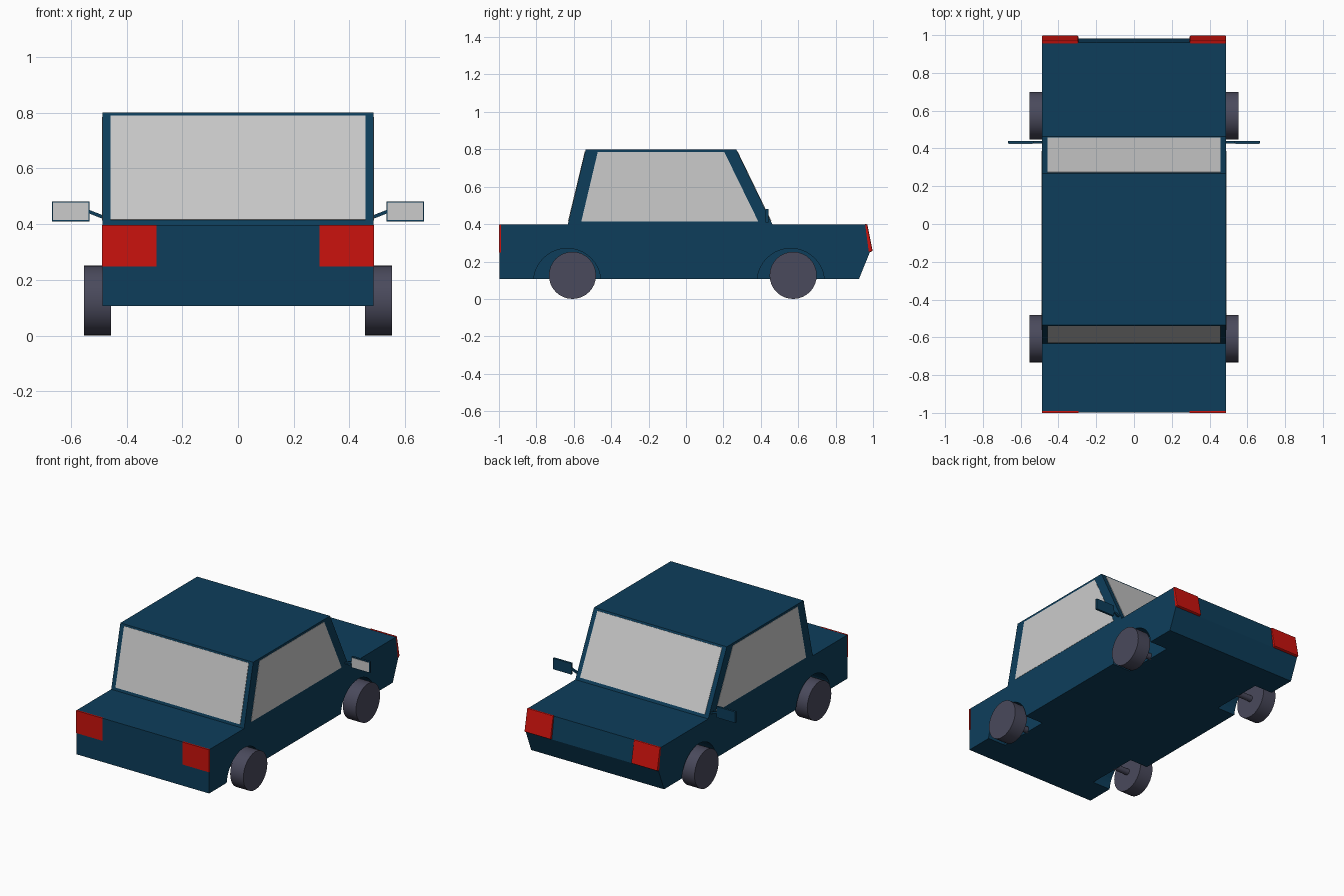
import bpy, bmesh, math
from mathutils import Matrix, Vector

if "Cube" in bpy.data.objects:
    bpy.data.objects.remove(bpy.data.objects["Cube"])


def material(name, rgb):
    m = bpy.data.materials.new(name)
    m.diffuse_color = (*rgb, 1)
    m.use_nodes = True
    m.node_tree.nodes["Principled BSDF"].inputs["Base Color"].default_value = m.diffuse_color
    return m


BLUE = material("blue_paint", (0.004, 0.048, 0.105))
RED = material("red_lamp", (0.6, 0.006, 0.004))
RUBBER = material("wheel_grey", (0.068, 0.068, 0.107))


def finish(name, bm, mat=None):
    bmesh.ops.recalc_face_normals(bm, faces=bm.faces[:])
    me = bpy.data.meshes.new(name)
    bm.to_mesh(me)
    bm.free()
    ob = bpy.data.objects.new(name, me)
    bpy.context.collection.objects.link(ob)
    if mat:
        me.materials.append(mat)
    return ob


def prism(name, profile, a, b, mat=None, axis="x"):
    """Extrude a (y, z) profile along x, or an (x, z) profile along y."""
    bm = bmesh.new()
    pts = [(a, p, q) if axis == "x" else (p, a, q) for p, q in profile]
    face = bm.faces.new([bm.verts.new(p) for p in pts])
    new = bmesh.ops.extrude_face_region(bm, geom=[face])["geom"]
    shift = Vector((b - a, 0, 0)) if axis == "x" else Vector((0, b - a, 0))
    bmesh.ops.translate(bm, vec=shift, verts=[v for v in new if isinstance(v, bmesh.types.BMVert)])
    return finish(name, bm, mat)


def rect(p0, q0, p1, q1):
    return [(p0, q0), (p1, q0), (p1, q1), (p0, q1)]


def add_cylinder(bm, x0, x1, y, z, r, n=32):
    m = Matrix.Translation(((x0 + x1) / 2, y, z)) @ Matrix.Rotation(math.pi / 2, 4, "Y")
    bmesh.ops.create_cone(bm, cap_ends=True, segments=n, radius1=r, radius2=r,
                          depth=abs(x1 - x0), matrix=m)


def smooth(ob):
    bpy.ops.object.select_all(action="DESELECT")
    ob.select_set(True)
    bpy.context.view_layer.objects.active = ob
    bpy.ops.object.shade_smooth_by_angle(angle=math.radians(30))


# Body shell from its side outline
W = 0.487
body = prism("body", [(-0.998, 0.107), (-0.998, 0.397), (-0.632, 0.397), (-0.536, 0.8),
                      (0.268, 0.8), (0.463, 0.397), (0.962, 0.397), (0.983, 0.25),
                      (0.925, 0.107)], -W, W, BLUE)

# Wheel arches cut into both sides
bm = bmesh.new()
for s in (1, -1):
    for y in (-0.635, 0.56):
        add_cylinder(bm, s * 0.355, s * 0.6, y, 0.09, 0.18, 40)
cutter = finish("arch_cutter", bm, BLUE)
cutter.hide_render = True
cut = body.modifiers.new("arches", "BOOLEAN")
cut.operation, cut.solver, cut.object = "DIFFERENCE", "EXACT", cutter
bpy.context.view_layer.objects.active = body
bpy.ops.object.modifier_apply(modifier="arches")
bpy.data.objects.remove(cutter)

# Sloped windows across the width, lying just proud of the cabin
prism("front_window", [(-0.627, 0.415), (-0.537, 0.788), (-0.541, 0.789), (-0.631, 0.416)],
      -0.457, 0.457)
prism("rear_window", [(0.452, 0.415), (0.272, 0.788), (0.276, 0.789), (0.457, 0.416)],
      -0.457, 0.457)

# Parts repeated on each side
for s, side in ((1, "right"), (-1, "left")):
    prism(side + "_side_window",
          [(-0.56, 0.413), (-0.472, 0.785), (0.205, 0.785), (0.387, 0.413)],
          s * 0.483, s * 0.4885)

    # Lamps at both ends
    prism(side + "_front_lamp", rect(-1.0, 0.248, -0.99, 0.3975), s * 0.293, s * 0.4875, RED)
    lamp = prism(side + "_rear_lamp",
                 [(0.955, 0.4), (0.969, 0.4), (0.998, 0.255), (0.975, 0.248)],
                 s * 0.295, s * 0.488, RED)
    bevel = lamp.modifiers.new("soft_edges", "BEVEL")
    bevel.width, bevel.segments = 0.005, 2

    # Door mirror: housing, arm and glass
    prism(side + "_mirror_housing", rect(s * 0.532, 0.409, s * 0.668, 0.482),
          0.426, 0.44, BLUE, "y")
    prism(side + "_mirror_glass", rect(s * 0.537, 0.414, s * 0.663, 0.477),
          0.424, 0.43, None, "y")
    prism(side + "_mirror_arm", [(s * 0.48, 0.417), (s * 0.536, 0.439),
                                 (s * 0.536, 0.452), (s * 0.48, 0.43)],
          0.427, 0.439, BLUE, "y")

    # Wheels and stub axles
    for y, end in ((-0.607, "front"), (0.573, "rear")):
        for part, x0, x1, r in (("wheel", 0.456, 0.552, 0.126), ("axle", 0.345, 0.46, 0.02)):
            bm = bmesh.new()
            add_cylinder(bm, s * x0, s * x1, y, 0.126, r)
            smooth(finish(f"{side}_{end}_{part}", bm, RUBBER))
